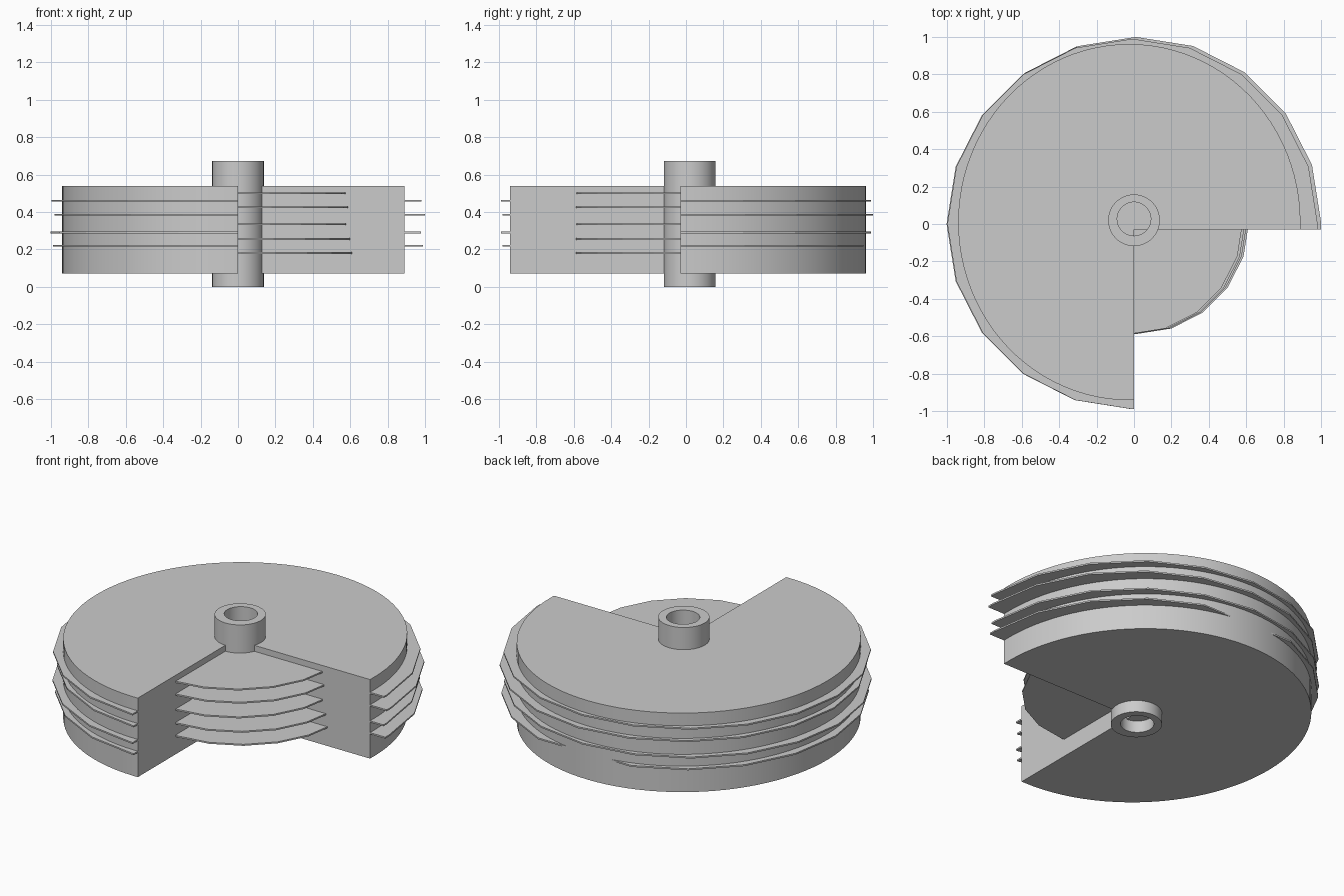
import bpy, bmesh, math

if "Cube" in bpy.data.objects:
    bpy.data.objects.remove(bpy.data.objects["Cube"])

grey = bpy.data.materials.new("plain_grey")
grey.diffuse_color = (0.6, 0.6, 0.6, 1)
grey.use_nodes = True
grey.node_tree.nodes["Principled BSDF"].inputs["Base Color"].default_value = grey.diffuse_color

NOTCH_Y = -0.03  # the notch removes x > 0, y < NOTCH_Y


def ellipse(cx, cy, rx, ry, n, count=None):
    return [(cx + rx * math.cos(k * math.tau / n), cy + ry * math.sin(k * math.tau / n))
            for k in range(n if count is None else count)]


def notched(cx, cy, rx, ry, n):
    """Outline of a disc with the front right quarter removed."""
    arc = ellipse(cx, cy, rx, ry, n, 3 * n // 4 + 1)
    arc = [p for p in arc if p[1] > NOTCH_Y + 1e-4 and p[0] > 0.001 or p[0] < -0.001]
    start = (cx + rx * math.sqrt(1 - ((NOTCH_Y - cy) / ry) ** 2), NOTCH_Y)
    end = (0, cy - ry * math.sqrt(1 - (cx / rx) ** 2))
    return [(0, NOTCH_Y), start] + arc + [end]


def finish(name, bm, smooth):
    bmesh.ops.recalc_face_normals(bm, faces=bm.faces)
    mesh = bpy.data.meshes.new(name)
    bm.to_mesh(mesh)
    bm.free()
    mesh.materials.append(grey)
    ob = bpy.data.objects.new(name, mesh)
    bpy.context.collection.objects.link(ob)
    if smooth:
        bpy.ops.object.select_all(action='DESELECT')
        ob.select_set(True)
        bpy.context.view_layer.objects.active = ob
        bpy.ops.object.shade_smooth_by_angle(angle=math.radians(30))
    return ob


def slab(name, outline, z0, z1, smooth=False):
    """Extrude a flat outline from z0 up to z1."""
    bm = bmesh.new()
    face = bm.faces.new([bm.verts.new((x, y, z0)) for x, y in outline])
    top = bmesh.ops.extrude_face_region(bm, geom=[face], use_keep_orig=True)["geom"]
    for v in top:
        if isinstance(v, bmesh.types.BMVert):
            v.co.z = z1
    return finish(name, bm, smooth)


# Thick drum with a quarter cut away
slab("drum", notched(-0.025, 0.01, 0.915, 0.952, 96), 0.07, 0.54, True)

# Thin faceted plates that stick out around the drum
T = 0.0045
for i, (z, cx, cy) in enumerate([(0.22, 0.0, 0.008), (0.29, -0.012, 0.0),
                                 (0.385, 0.01, 0.01), (0.46, -0.008, 0.0)]):
    slab(f"outer_plate_{i + 1}", notched(cx, cy, 0.99, 0.99, 20), z - T, z + T)

# Smaller faceted plates exposed inside the notch
for i, (z, cx) in enumerate([(0.18, 0.015), (0.255, 0.005), (0.335, -0.015),
                             (0.425, -0.005), (0.50, -0.018)]):
    slab(f"inner_plate_{i + 1}", ellipse(cx, 0.012, 0.6, 0.6, 20), z - T, z + T)

# Hollow hub through the middle
bm = bmesh.new()
N = 48
rings = [[bm.verts.new((x, y, z)) for x, y in ellipse(0, cy, r, r, N)]
         for r, cy, z in [(0.138, 0.02, 0), (0.138, 0.02, 0.672),
                          (0.09, 0.027, 0.672), (0.09, 0.027, 0)]]
for a, b in zip(rings, rings[1:] + rings[:1]):
    for k in range(N):
        bm.faces.new((a[k], a[(k + 1) % N], b[(k + 1) % N], b[k]))
finish("hub", bm, True)
